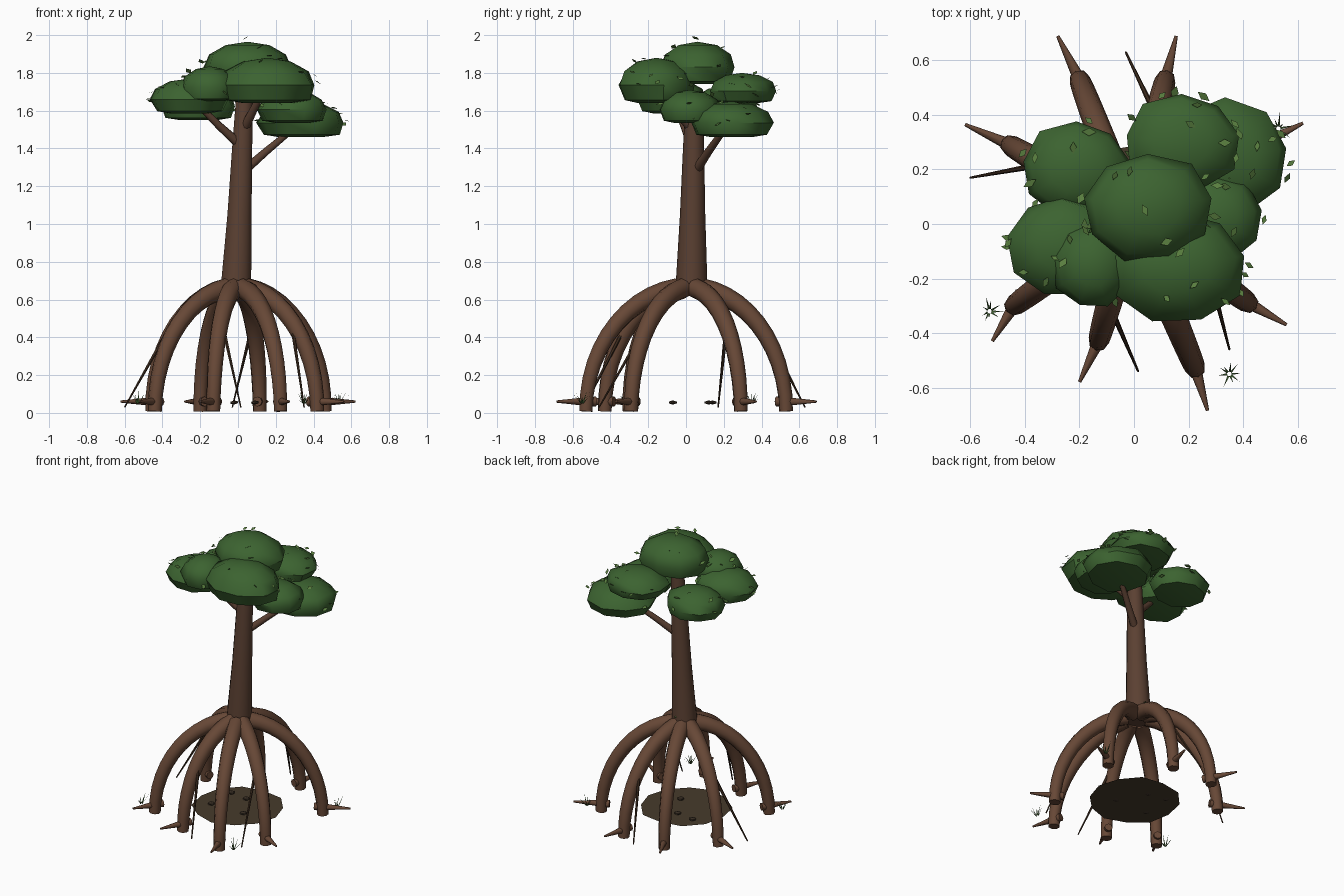
import bpy, bmesh, math, random
from mathutils import Vector, Matrix

if "Cube" in bpy.data.objects:
    bpy.data.objects.remove(bpy.data.objects["Cube"])
random.seed(7)

def mat(name, rgb):
    m = bpy.data.materials.new(name)
    m.diffuse_color = (*rgb, 1)
    m.use_nodes = True
    m.node_tree.nodes["Principled BSDF"].inputs["Base Color"].default_value = m.diffuse_color
    return m

BARK = mat("trunk_bark", (0.105, 0.052, 0.032))
ROOT = mat("root_bark", (0.135, 0.064, 0.037))
THIN = mat("dark_root", (0.05, 0.026, 0.014))
CROWN = mat("crown_green", (0.045, 0.125, 0.03))
LEAF = mat("leaf_green", (0.10, 0.21, 0.05))
GRASS = mat("grass_green", (0.05, 0.115, 0.03))
MUD = mat("mud", (0.062, 0.043, 0.024))
STONE = mat("dark_stone", (0.04, 0.027, 0.017))

def smooth(ob, angle=40):
    bpy.ops.object.select_all(action='DESELECT')
    ob.select_set(True)
    bpy.context.view_layer.objects.active = ob
    bpy.ops.object.shade_smooth_by_angle(angle=math.radians(angle))

def from_bmesh(name, bm, material, angle=None):
    me = bpy.data.meshes.new(name)
    bm.to_mesh(me)
    bm.free()
    me.materials.append(material)
    ob = bpy.data.objects.new(name, me)
    bpy.context.collection.objects.link(ob)
    if angle:
        smooth(ob, angle)
    return ob

def tube(name, pts, material, res=2):
    """Capped tube through (x, y, z, radius) points."""
    cu = bpy.data.curves.new(name, 'CURVE')
    cu.dimensions = '3D'
    cu.bevel_depth = 1
    cu.bevel_resolution = res
    cu.use_fill_caps = True
    sp = cu.splines.new('POLY')
    sp.points.add(len(pts) - 1)
    for p, (x, y, z, r) in zip(sp.points, pts):
        p.co = (x, y, z, 1)
        p.radius = r
    cu.materials.append(material)
    ob = bpy.data.objects.new(name, cu)
    bpy.context.collection.objects.link(ob)
    bpy.ops.object.select_all(action='DESELECT')
    ob.select_set(True)
    bpy.context.view_layer.objects.active = ob
    bpy.ops.object.convert(target='MESH')
    smooth(bpy.context.object, 50)

# trunk and branches
tube("trunk", [(-.01, .03, .62, .085), (-.008, .03, .72, .082), (.008, .035, 1.05, .067),
               (.022, .04, 1.4, .056), (.035, .045, 1.7, .045)], BARK, 3)
tube("branch_right", [(.03, .05, 1.28, .026), (.15, .12, 1.385, .021), (.30, .21, 1.51, .016)], BARK)
tube("branch_left", [(.01, .03, 1.42, .026), (-.10, -.01, 1.52, .021), (-.22, -.06, 1.64, .016)], BARK)
tube("branch_front", [(.03, .03, 1.50, .026), (.08, -.05, 1.60, .021), (.13, -.11, 1.70, .016)], BARK)

# stilt roots: elliptical arches from the trunk base, each with a side spike at the foot
feet = [(.225, -.53, .27, -.685), (-.13, -.43, -.20, -.58), (-.44, -.30, -.52, -.43),
        (.42, -.29, .56, -.37), (.46, .29, .62, .37), (.115, .53, .155, .69),
        (-.20, .53, -.28, .69), (-.455, .29, -.62, .365)]
C = Vector((-.005, .02))
for i, (x, y, tx, ty) in enumerate(feet):
    pts = []
    for k in range(12):
        u = k / 11
        t = math.radians(7 + 83 * u)
        p = C.lerp(Vector((x, y)), math.sin(t))
        pts.append((p.x, p.y, .008 + .655 * math.cos(t), .055 - .018 * u))
    tube(f"stilt_root_{i}", pts, ROOT)
    d = (Vector((tx, ty)) - Vector((x, y))).normalized() * .055
    tube(f"root_spike_{i}", [(x - d.x, y - d.y, .06, .026), (x, y, .06, .023),
                             (tx, ty, .06, .006)], ROOT)

# thin hanging roots
for i, (a, b) in enumerate([((-.60, .17, .03), (-.38, .21, .42)), ((-.03, .63, .03), (.07, .42, .44)),
                            ((.015, -.54, .03), (-.085, -.31, .48)), ((.35, -.46, .03), (.28, -.19, .50))]):
    tube(f"hanging_root_{i}", [(*a, .004), (*b, .011)], THIN, 1)

# mud sheet with small stones
bm = bmesh.new()
ring = []
for k in range(12):
    a = k * math.tau / 12
    r = .30 + random.uniform(-.015, .015)
    ring.append(bm.verts.new((r * math.cos(a), r * math.sin(a), .05)))
bm.faces.new(ring)
from_bmesh("mud_patch", bm, MUD)
for i, (x, y) in enumerate([(-.16, -.07), (-.02, .12), (.09, -.07), (-.15, .14)]):
    bm = bmesh.new()
    bmesh.ops.create_icosphere(bm, subdivisions=1, radius=1,
                               matrix=Matrix.Translation((x, y, .055)) @ Matrix.Diagonal((.025, .025, .011, 1)))
    from_bmesh(f"stone_{i}", bm, STONE)

# grass tufts
bm = bmesh.new()
for x, y in [(-.53, -.32), (.35, -.55), (.53, .35)]:
    for k in range(9):
        a = k * math.tau / 9 + random.uniform(-.3, .3)
        d = Vector((math.cos(a), math.sin(a), 0))
        s = Vector((-d.y, d.x, 0)) * .004
        base = Vector((x, y, .05)) + d * .008
        tip = base + d * random.uniform(.015, .055) + Vector((0, 0, random.uniform(.03, .07)))
        bm.faces.new([bm.verts.new(v) for v in (base - s, base + s, tip)])
from_bmesh("grass_tufts", bm, GRASS)

# crown clumps: x, y, radius x, radius y, bottom z, top z
clumps = [(.05, .06, .24, .20, 1.74, 1.965), (.175, .295, .21, .18, 1.64, 1.80),
          (.335, .24, .23, .215, 1.46, 1.65), (-.21, .20, .20, .175, 1.55, 1.73),
          (-.26, -.08, .20, .185, 1.585, 1.77), (-.15, -.15, .15, .16, 1.65, 1.835),
          (.155, -.155, .255, .205, 1.64, 1.88), (.29, .02, .185, .165, 1.535, 1.71)]

def squash(v, c):
    """Unit sphere point to a clump with a flat underside."""
    x, y, rx, ry, zb, zt = c
    h = zt - zb
    z = v.z * .6 * h if v.z > 0 else max(v.z, -.6) / .6 * .4 * h
    return Vector((x + v.x * rx, y + v.y * ry, zb + .4 * h + z))

for i, c in enumerate(clumps):
    bm = bmesh.new()
    bmesh.ops.create_uvsphere(bm, u_segments=9, v_segments=6, radius=1)
    turn = Matrix.Rotation(i * .7, 3, 'Z')
    for v in bm.verts:
        p = turn @ v.co
        j = random.uniform(.97, 1.06)
        v.co = squash(Vector((p.x * j, p.y * j, p.z)), c)
    from_bmesh(f"crown_clump_{i}", bm, CROWN, 45)

# loose diamond leaves around the clumps
bm = bmesh.new()
def leaf(p, size):
    m = (Matrix.Rotation(random.uniform(0, 6.28), 3, 'Z') @ Matrix.Rotation(random.uniform(-.6, .6), 3, 'X')
         @ Matrix.Rotation(random.uniform(-.6, .6), 3, 'Y'))
    quad = [(size, 0, 0), (0, size * .55, 0), (-size, 0, 0), (0, -size * .55, 0)]
    bm.faces.new([bm.verts.new(p + m @ Vector(q)) for q in quad])
for k in range(80):
    a = random.uniform(0, math.tau)
    z = random.uniform(-.3, .95)
    r = math.sqrt(1 - z * z) * 1.05
    p = squash(Vector((r * math.cos(a), r * math.sin(a), z)), clumps[k % 8])
    p.z += .008
    leaf(p, random.uniform(.018, .028))
leaf(Vector((.04, .05, 1.985)), .025)
leaf(Vector((.0, .10, .725)), .025)
from_bmesh("loose_leaves", bm, LEAF)
